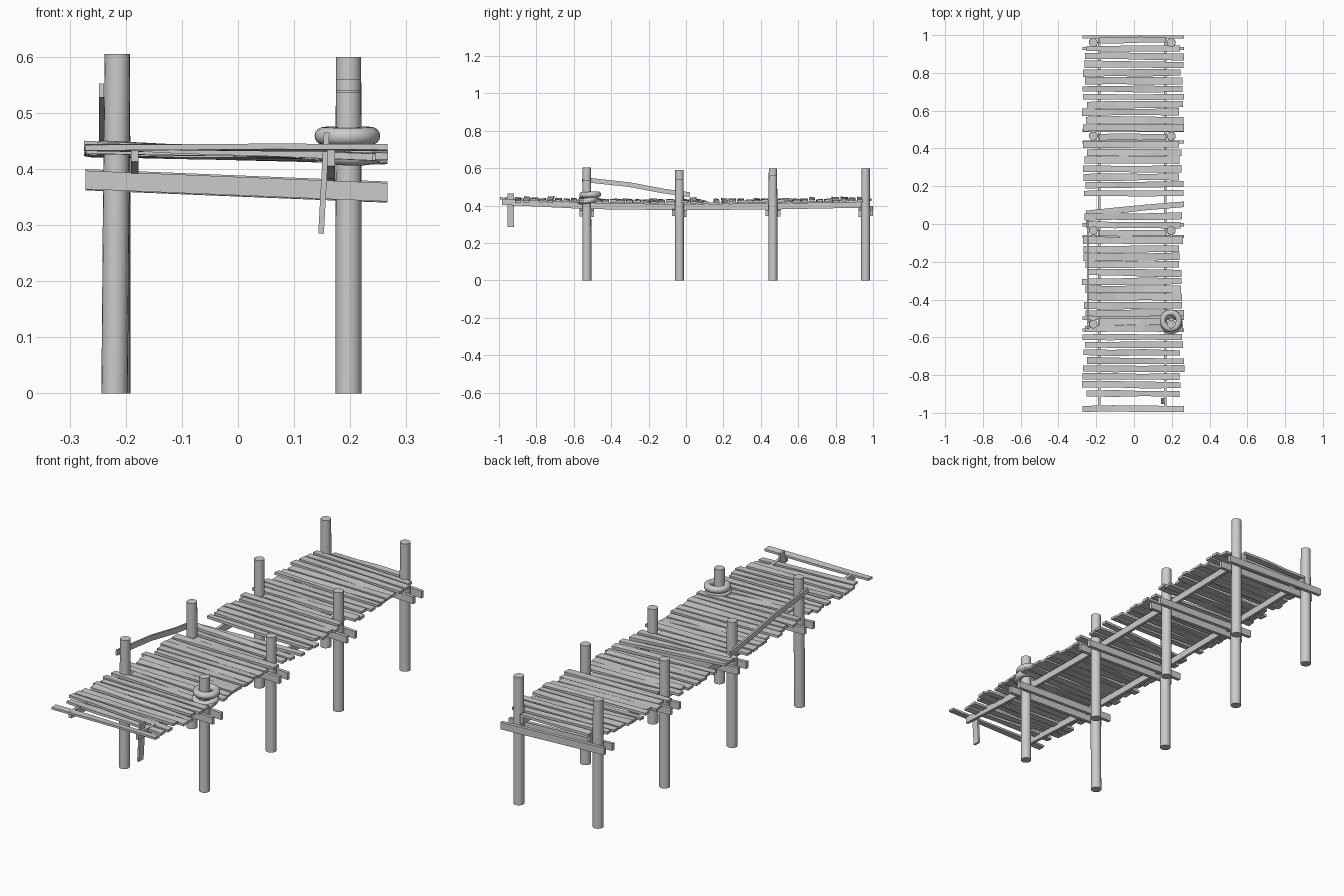
import bpy, bmesh, math, random
from mathutils import Vector

if "Cube" in bpy.data.objects:
    bpy.data.objects.remove(bpy.data.objects["Cube"])

rng = random.Random(7)
U = rng.uniform


def finish(name, bm):
    bmesh.ops.recalc_face_normals(bm, faces=bm.faces)
    me = bpy.data.meshes.new(name)
    bm.to_mesh(me)
    bm.free()
    ob = bpy.data.objects.new(name, me)
    bpy.context.collection.objects.link(ob)
    return ob


def smooth(ob):
    bpy.ops.object.select_all(action='DESELECT')
    ob.select_set(True)
    bpy.context.view_layer.objects.active = ob
    bpy.ops.object.shade_smooth_by_angle(angle=math.radians(40))


def loft(name, rings):
    """Skin a list of equal-sized vertex rings and cap both ends."""
    bm = bmesh.new()
    vs = [[bm.verts.new(p) for p in r] for r in rings]
    n = len(vs[0])
    for a, b in zip(vs, vs[1:]):
        for i in range(n):
            j = (i + 1) % n
            bm.faces.new((a[i], a[j], b[j], b[i]))
    bm.faces.new(vs[0])
    bm.faces.new(vs[-1])
    return finish(name, bm)


def board(name, points, side, up):
    """Rectangular timber along a path; side and up are half-size vectors."""
    s, u = Vector(side), Vector(up)
    return loft(name, [[Vector(p) + s + u, Vector(p) - s + u,
                        Vector(p) - s - u, Vector(p) + s - u] for p in points])


def post(name, x, y, top, bx):
    rings = []
    for z, cx, r in ((0, bx, 0.0235), (top * 0.5, (x + bx) / 2, 0.0235), (top, x, 0.0225)):
        rings.append([(cx + r * math.cos(a), y + r * math.sin(a), z)
                      for a in (2 * math.pi * i / 20 for i in range(20))])
    smooth(loft(name, rings))


def plank(name, x0, x1, y0, y1, z0, z1, w, t=0.006):
    """Worn deck plank with uneven edges; (y0, z0) left end, (y1, z1) right end."""
    rings = []
    for f in (0, 0.3, 0.62, 1):
        x, y, z = (a + (b - a) * f for a, b in ((x0, x1), (y0, y1), (z0, z1)))
        a, b = w / 2 + U(-.003, .003), w / 2 + U(-.003, .003)
        h = U(-.002, .002)
        rings.append([(x, y - a, z - t + h), (x, y + b, z - t - h),
                      (x, y + b, z + t - h), (x, y - a, z + t + h)])
    loft(name, rings)


# Piles and paired cross beams
rows = [-0.53, -0.035, 0.465, 0.96]
left_tops = [0.605, 0.59, 0.60, 0.60]
right_tops = [0.537, 0.54, 0.56, 0.60]
for i, y in enumerate(rows):
    post(f"left_pile_{i}", -0.215, y, left_tops[i], -0.22 if i == 0 else -0.215)
    post(f"right_pile_{i}", 0.197, y, right_tops[i], 0.197)
    for k, s in enumerate((-1, 1)):
        d = U(-.004, .004)
        yy = y + s * 0.031
        board(f"cross_beam_{i}_{k}", [(-0.272, yy, 0.382 + d), (0.266, yy, 0.36 + d)],
              (0, 0.008, 0), (0, 0, 0.0165))

# Sagging stringers under the deck
sag = [(-0.985, 0.425), (-0.53, 0.402), (-0.035, 0.396), (0.465, 0.40), (0.985, 0.41)]
for name, x, dz in (("left_stringer", -0.184, 0.004), ("right_stringer", 0.166, -0.004)):
    board(name, [(x, y, z + dz) for y, z in sag], (0.007, 0, 0), (0, 0, 0.016))

# Deck planks; those in line with piles fit between them
n = 45
for i in range(n):
    y = 0.972 - i * 1.867 / (n - 1)
    if 0.04 < y < 0.125:
        continue
    near = min(abs(y - r) for r in rows)
    x0, x1 = U(-0.275, -0.245), U(0.238, 0.268)
    if near < 0.021:
        x0, x1 = -0.186, 0.17
    z = 0.426 + 0.008 * y * y + U(-.003, .004)
    tilt = U(0.001, 0.011)
    plank(f"deck_plank_{i}", x0, x1, y + U(-.004, .004), y + U(-.004, .004),
          z + tilt, z - tilt, U(0.031, 0.039))
plank("skewed_plank", -0.255, 0.266, 0.055, 0.105, 0.43, 0.416, 0.03)
plank("end_plank", -0.273, 0.266, -0.979, -0.978, 0.439, 0.438, 0.034, 0.005)

# Hanging board near the front end
board("hanging_board", [(0.148, -0.937, 0.285), (0.158, -0.937, 0.465)],
      (0.005, 0, 0), (0, 0.017, 0))

# Broken handrail fallen on the left side
board("fallen_rail", [(-0.243, -0.555, 0.54), (-0.243, -0.3, 0.512),
                      (-0.243, -0.12, 0.478), (-0.243, 0.02, 0.459)],
      (0.0045, 0, 0), (0, 0.001, 0.0125))

# Two mooring tyres around the short pile
for name, loc, rot in (("upper_tyre", (0.195, -0.512, 0.459), (0.03, 0.0, 0)),
                       ("lower_tyre", (0.198, -0.525, 0.428), (0.14, 0.03, 0))):
    bpy.ops.mesh.primitive_torus_add(major_segments=36, minor_segments=14, major_radius=0.0425,
                                     minor_radius=0.016, location=loc, rotation=rot)
    tyre = bpy.context.object
    tyre.name = name
    smooth(tyre)
